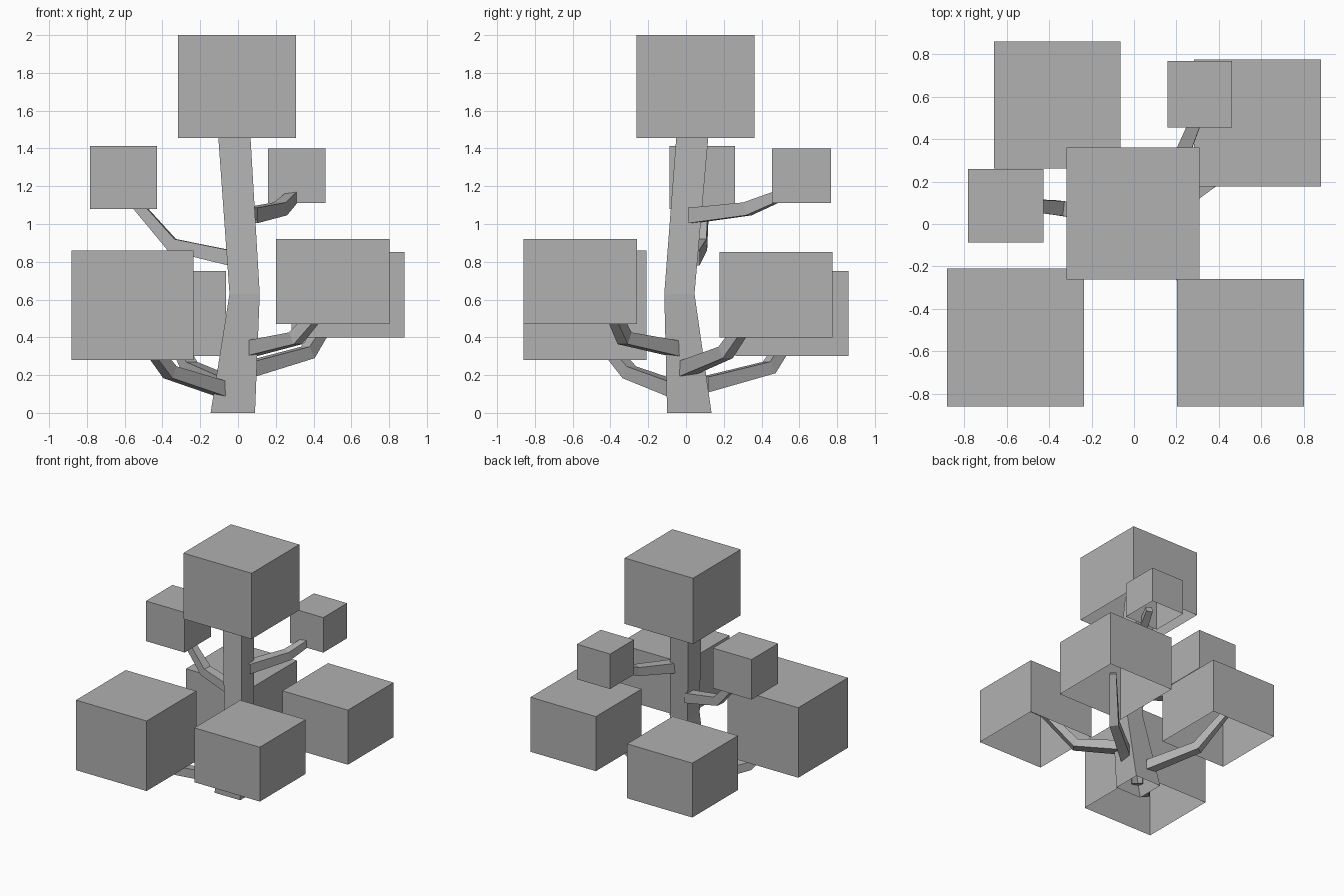
import bpy
from mathutils import Vector

if "Cube" in bpy.data.objects:
    bpy.data.objects.remove(bpy.data.objects["Cube"])

grey = bpy.data.materials.new("mid_grey")
grey.diffuse_color = (0.44, 0.44, 0.44, 1)
grey.use_nodes = True
grey.node_tree.nodes["Principled BSDF"].inputs["Base Color"].default_value = grey.diffuse_color


def loft(name, rings):
    """Skin four-point rings into a square tube: open underneath, capped at the last ring."""
    verts = [p for ring in rings for p in ring]
    n = len(rings)
    faces = [tuple(range(4 * n - 4, 4 * n))]
    for r in range(n - 1):
        for i in range(4):
            j = (i + 1) % 4
            faces.append((4 * r + i, 4 * r + j, 4 * r + 4 + j, 4 * r + 4 + i))
    mesh = bpy.data.meshes.new(name)
    mesh.from_pydata([tuple(v) for v in verts], [], faces)
    mesh.materials.append(grey)
    mesh.update()
    obj = bpy.data.objects.new(name, mesh)
    bpy.context.collection.objects.link(obj)
    return obj


def square(c, u, v, size):
    h = size / 2
    return [c + (u * a + v * b) * h for a, b in ((-1, -1), (1, -1), (1, 1), (-1, 1))]


def rect(x0, x1, y0, y1, z):
    return [Vector(p) for p in ((x0, y0, z), (x1, y0, z), (x1, y1, z), (x0, y1, z))]


def branch(name, points, reach):
    """Square limb, bent once, that thins towards a tip buried in its foliage block."""
    a, b, c = (Vector(p) for p in points)
    d1, d2 = (b - a).normalized(), (c - b).normalized()
    c = c + d2 * reach
    flat = Vector((d1.x, d1.y, 0)).normalized()
    rings = []
    for p, d, s in ((a, flat, 0.082), (b, (d1 + d2).normalized(), 0.07), (c, d2, 0.05)):
        side = Vector((0, 0, 1)).cross(d).normalized()
        rings.append(square(p, side, d.cross(side), s))
    return loft(name, rings)


# Trunk with a kink at mid height
loft("trunk", [rect(-0.145, 0.09, -0.10, 0.135, 0),
               rect(-0.045, 0.115, -0.115, 0.045, 0.63),
               rect(-0.118, 0.055, -0.037, 0.135, 1.65)])

# Branches: root, bend, point of entry into the foliage, and reach inside it
branches = {
    "front_left": ((-0.08, -0.06, 0.125), (-0.36, -0.30, 0.215), (-0.41, -0.355, 0.28), 0.28),
    "back_left": ((-0.06, 0.10, 0.15), (-0.255, 0.44, 0.24), (-0.285, 0.48, 0.30), 0.26),
    "front_right": ((0.065, -0.055, 0.34), (0.305, -0.325, 0.395), (0.37, -0.36, 0.47), 0.26),
    "back_right": ((0.075, 0.0, 0.235), (0.37, 0.21, 0.32), (0.42, 0.265, 0.40), 0.28),
    "upper_left": ((-0.04, 0.03, 0.82), (-0.35, 0.075, 0.89), (-0.515, 0.09, 1.08), 0.15),
    "upper_right": ((0.065, 0.03, 1.045), (0.225, 0.325, 1.08), (0.27, 0.435, 1.125), 0.15),
}
for key, (a, b, c, reach) in branches.items():
    branch(key + "_branch", (a, b, c), reach)

# Foliage blocks, open underneath: x, y and z ranges
foliage = {
    "top": (-0.318, 0.308, -0.262, 0.362, 1.455, 2.0),
    "upper_left": (-0.783, -0.428, -0.087, 0.26, 1.08, 1.412),
    "upper_right": (0.158, 0.462, 0.456, 0.768, 1.11, 1.40),
    "front_left": (-0.882, -0.235, -0.86, -0.21, 0.28, 0.86),
    "back_left": (-0.66, -0.063, 0.263, 0.86, 0.30, 0.75),
    "front_right": (0.202, 0.802, -0.86, -0.26, 0.47, 0.92),
    "back_right": (0.282, 0.882, 0.178, 0.776, 0.40, 0.852),
}
for key, (x0, x1, y0, y1, z0, z1) in foliage.items():
    loft(key + "_foliage", [rect(x0, x1, y0, y1, z0), rect(x0, x1, y0, y1, z1)])
